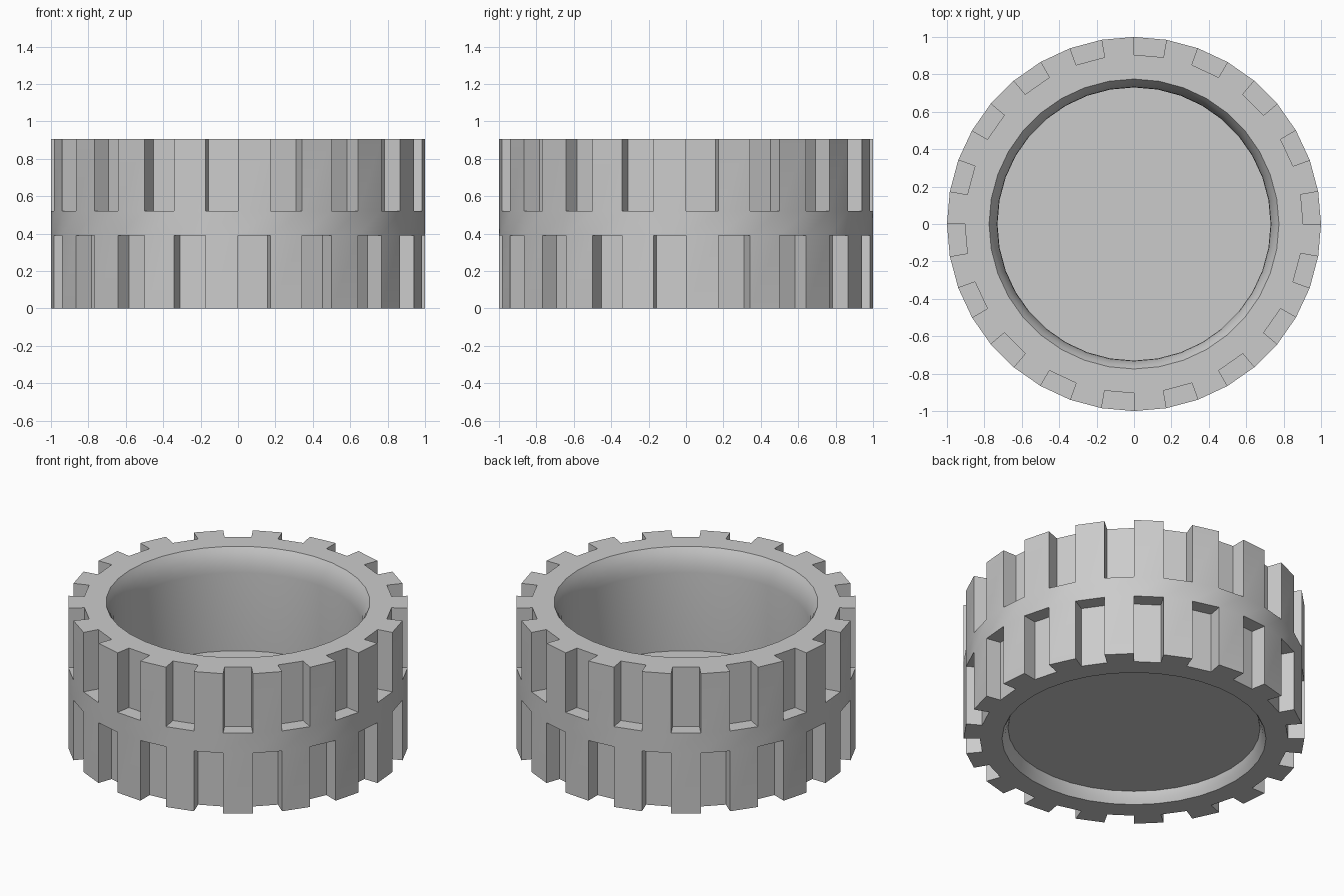
import bpy, bmesh, math

if "Cube" in bpy.data.objects:
    bpy.data.objects.remove(bpy.data.objects["Cube"])

N = 36                    # sides of the tyre; every second one is a notch
H = 0.905                 # tyre height
LOW, HIGH = 0.39, 0.52    # smooth band between the two tread rows
R_OUT, R_NOTCH = 1.0, 0.905

grey = bpy.data.materials.new("light grey")
grey.diffuse_color = (0.6, 0.6, 0.6, 1)
grey.use_nodes = True
grey.node_tree.nodes["Principled BSDF"].inputs["Base Color"].default_value = grey.diffuse_color


def finish(bm, name):
    bmesh.ops.remove_doubles(bm, verts=bm.verts, dist=0.0005)
    bmesh.ops.recalc_face_normals(bm, faces=bm.faces)
    mesh = bpy.data.meshes.new(name)
    bm.to_mesh(mesh)
    bm.free()
    ob = bpy.data.objects.new(name, mesh)
    bpy.context.collection.objects.link(ob)
    mesh.materials.append(grey)
    bpy.ops.object.select_all(action='DESELECT')
    ob.select_set(True)
    bpy.context.view_layer.objects.active = ob
    bpy.ops.object.shade_smooth_by_angle(angle=math.radians(30))
    return ob


def pt(i, r, z):
    a = 2 * math.pi * i / N
    return (r * math.cos(a), r * math.sin(a), z)


# Tyre: wedge by wedge, with staggered notches in the two rows
bm = bmesh.new()


def quad(*pts):
    bm.faces.new([bm.verts.new(p) for p in pts])


def strip(i, a, b):
    """Face of one wedge between profile points a and b (r, z)."""
    quad(pt(i, *a), pt(i + 1, *a), pt(i + 1, *b), pt(i, *b))


# Bore profile with softly rounded lips
lip = [(0.775, 0.0), (0.757, 0.03), (0.742, 0.07), (0.733, 0.11), (0.73, 0.15)]
bore = lip + [(r, H - z) for r, z in reversed(lip)]

for i in range(N):
    r_top = R_NOTCH if i % 2 == 0 else R_OUT
    r_bot = R_OUT if i % 2 == 0 else R_NOTCH
    outer = [(0.775, 0), (r_bot, 0), (r_bot, LOW)]
    if r_bot < R_OUT:
        outer.append((R_OUT, LOW))
    outer.append((R_OUT, HIGH))
    if r_top < R_OUT:
        outer.append((r_top, HIGH))
    outer += [(r_top, H), (0.775, H)]
    for line in (outer, bore):
        for a, b in zip(line, line[1:]):
            strip(i, a, b)
    # side walls of the tread blocks
    for z0, z1 in ((0, LOW), (HIGH, H)):
        quad(pt(i, R_NOTCH, z0), pt(i, R_OUT, z0), pt(i, R_OUT, z1), pt(i, R_NOTCH, z1))
finish(bm, "tyre")

# Wheel disc closing the bore
bm = bmesh.new()
bmesh.ops.create_cone(bm, cap_ends=True, segments=N, radius1=0.74, radius2=0.74, depth=0.18)
bmesh.ops.translate(bm, verts=bm.verts, vec=(0, 0, 0.16))
finish(bm, "wheel_disc")
